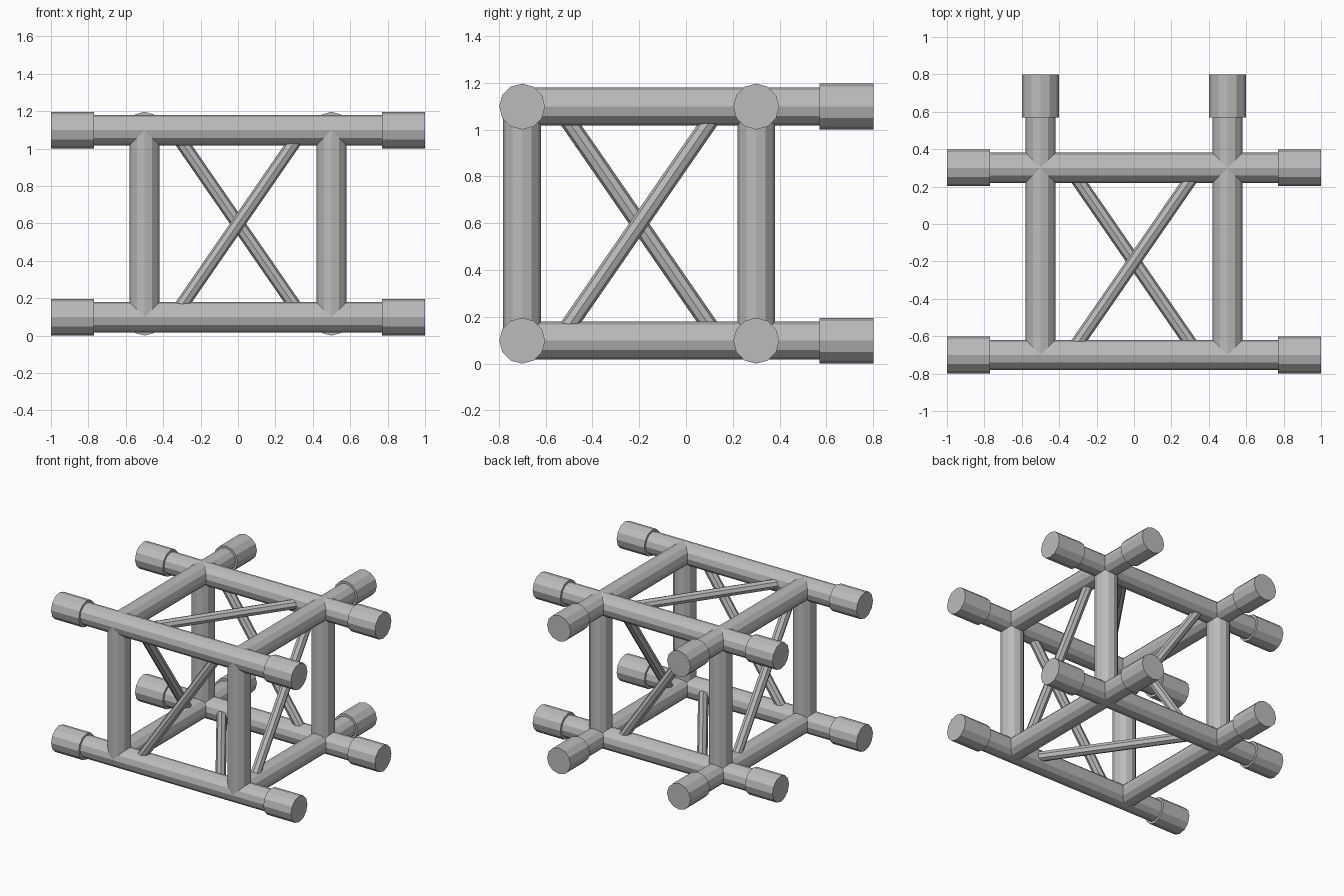
import bpy
from mathutils import Vector

if "Cube" in bpy.data.objects:
    bpy.data.objects.remove(bpy.data.objects["Cube"], do_unlink=True)

steel = bpy.data.materials.new("grey_steel")
steel.use_nodes = True
steel.diffuse_color = (0.5, 0.5, 0.5, 1)
steel.node_tree.nodes["Principled BSDF"].inputs["Base Color"].default_value = (0.5, 0.5, 0.5, 1)

TUBE, COUPLING, BRACE = 0.081, 0.098, 0.036
LEFT, RIGHT = 0.5, -0.5
FRONT, BACK = -0.7, 0.3
LOW, HIGH = COUPLING, 1 + COUPLING
END_X, END_Y, SLEEVE = 1.0, 0.8, 0.23


def rod(name, start, end, radius, sides=12):
    """Flat-shaded cylinder between two points."""
    a, b = Vector(start), Vector(end)
    bpy.ops.mesh.primitive_cylinder_add(vertices=sides, radius=radius,
                                        depth=(b - a).length, location=(a + b) / 2)
    ob = bpy.context.object
    ob.name = name
    ob.rotation_mode = 'QUATERNION'
    ob.rotation_quaternion = (b - a).to_track_quat('Z', 'Y')
    ob.data.materials.append(steel)


def brace(name, start, end):
    """Thin diagonal that sinks into the rails at both ends."""
    a, b = Vector(start), Vector(end)
    sink = (b - a) * 0.05
    rod(name, a - sink, b + sink, BRACE, 8)


levels = (("lower", LOW), ("upper", HIGH))
sides = (("left", LEFT), ("right", RIGHT))
depths = (("front", FRONT), ("back", BACK))

for level, z in levels:
    # Cross rails with a coupling at each end
    for depth, y in depths:
        rod(f"{level}_{depth}_rail", (-END_X + 0.05, y, z), (END_X - 0.05, y, z), TUBE)
        for side, x in sides:
            s = 1 if x > 0 else -1
            rod(f"{level}_{depth}_{side}_coupling",
                (s * (END_X - SLEEVE), y, z), (s * END_X, y, z), COUPLING)
    # Side rails with a coupling at the back
    for side, x in sides:
        rod(f"{level}_{side}_rail", (x, FRONT, z), (x, END_Y - 0.05, z), TUBE)
        rod(f"{level}_{side}_back_coupling",
            (x, END_Y - SLEEVE, z), (x, END_Y, z), COUPLING)

# Upright posts
for side, x in sides:
    for depth, y in depths:
        rod(f"{depth}_{side}_post", (x, y, LOW), (x, y, HIGH), TUBE)

# One diagonal brace per panel, opposite panels leaning opposite ways
U, V = 0.29, 0.42
MID_Y, MID_Z = (FRONT + BACK) / 2, (LOW + HIGH) / 2
for (depth, y), lean in zip(depths, (1, -1)):
    brace(f"{depth}_brace", (-U * lean, y, MID_Z - V), (U * lean, y, MID_Z + V))
for (side, x), lean in zip(sides, (1, -1)):
    brace(f"{side}_brace", (x, MID_Y - U * lean, MID_Z - V), (x, MID_Y + U * lean, MID_Z + V))
for (level, z), lean in zip(levels, (-1, 1)):
    brace(f"{level}_brace", (-U * lean, MID_Y - V, z), (U * lean, MID_Y + V, z))
